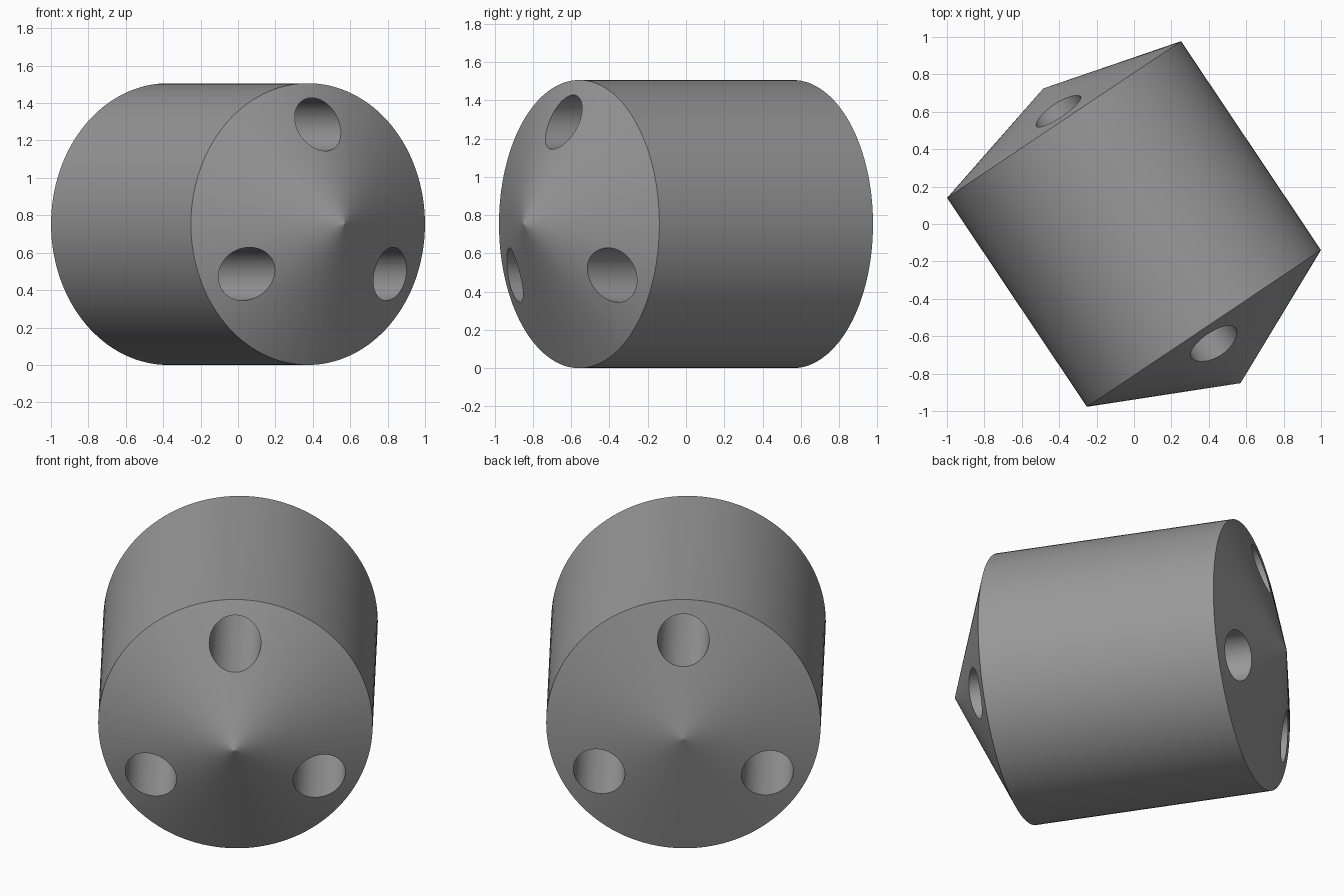
import bpy, bmesh, math
from mathutils import Matrix, Vector

if "Cube" in bpy.data.objects:
    bpy.data.objects.remove(bpy.data.objects["Cube"])

R, HALF = 0.753, 0.672            # body radius, half length of the straight side
FRONT_CONE, BACK_CONE = 0.352, 0.2
HOLE_R, HOLE_PITCH = 0.142, 0.533
SEG = 128

# Local z runs along the body axis towards the front, local y points up
axis = Vector((0.5564, -0.8309, 0)).normalized()
up = Vector((0, 0, 1))
frame = Matrix((up.cross(axis), up, axis)).transposed().to_4x4()
frame.translation = (0, 0, R)

grey = bpy.data.materials.new("grey")
grey.diffuse_color = (0.32, 0.32, 0.32, 1)
grey.use_nodes = True
grey.node_tree.nodes["Principled BSDF"].inputs["Base Color"].default_value = grey.diffuse_color


def make_object(name, bm):
    bmesh.ops.recalc_face_normals(bm, faces=bm.faces)
    bm.transform(frame)
    mesh = bpy.data.meshes.new(name)
    bm.to_mesh(mesh)
    bm.free()
    mesh.materials.append(grey)
    obj = bpy.data.objects.new(name, mesh)
    bpy.context.collection.objects.link(obj)
    return obj


# Body: straight round side closed by a cone at each end
bm = bmesh.new()
rings = []
for z in (-HALF, HALF):
    rings.append([bm.verts.new((R * math.cos(2 * math.pi * i / SEG),
                                R * math.sin(2 * math.pi * i / SEG), z))
                  for i in range(SEG)])
back_tip = bm.verts.new((0, 0, -HALF - BACK_CONE))
front_tip = bm.verts.new((0, 0, HALF + FRONT_CONE))
for i in range(SEG):
    j = (i + 1) % SEG
    bm.faces.new((rings[0][i], rings[0][j], rings[1][j], rings[1][i]))
    bm.faces.new((rings[0][j], rings[0][i], back_tip))
    bm.faces.new((rings[1][i], rings[1][j], front_tip))
body = make_object("drilled_body", bm)

# Three lengthwise holes, evenly spaced around the axis
bm = bmesh.new()
for k in range(3):
    a = math.radians(90 + 120 * k)
    place = Matrix.Translation((HOLE_PITCH * math.cos(a), HOLE_PITCH * math.sin(a), 0))
    bmesh.ops.create_cone(bm, cap_ends=True, segments=64, radius1=HOLE_R,
                          radius2=HOLE_R, depth=3, matrix=place)
cutter = make_object("hole_cutter", bm)
cutter.hide_render = True

cut = body.modifiers.new("holes", 'BOOLEAN')
cut.operation = 'DIFFERENCE'
cut.solver = 'EXACT'
cut.object = cutter
bpy.context.view_layer.objects.active = body
body.select_set(True)
cutter.select_set(False)
bpy.ops.object.modifier_apply(modifier=cut.name)
bpy.data.objects.remove(cutter)

# Smooth round walls, crisp rims; cone faces stay flat so the tips stay sharp
bpy.ops.object.shade_smooth_by_angle(angle=math.radians(15))
for f in body.data.polygons:
    f.use_smooth = abs(f.normal.dot(axis)) < 0.1
